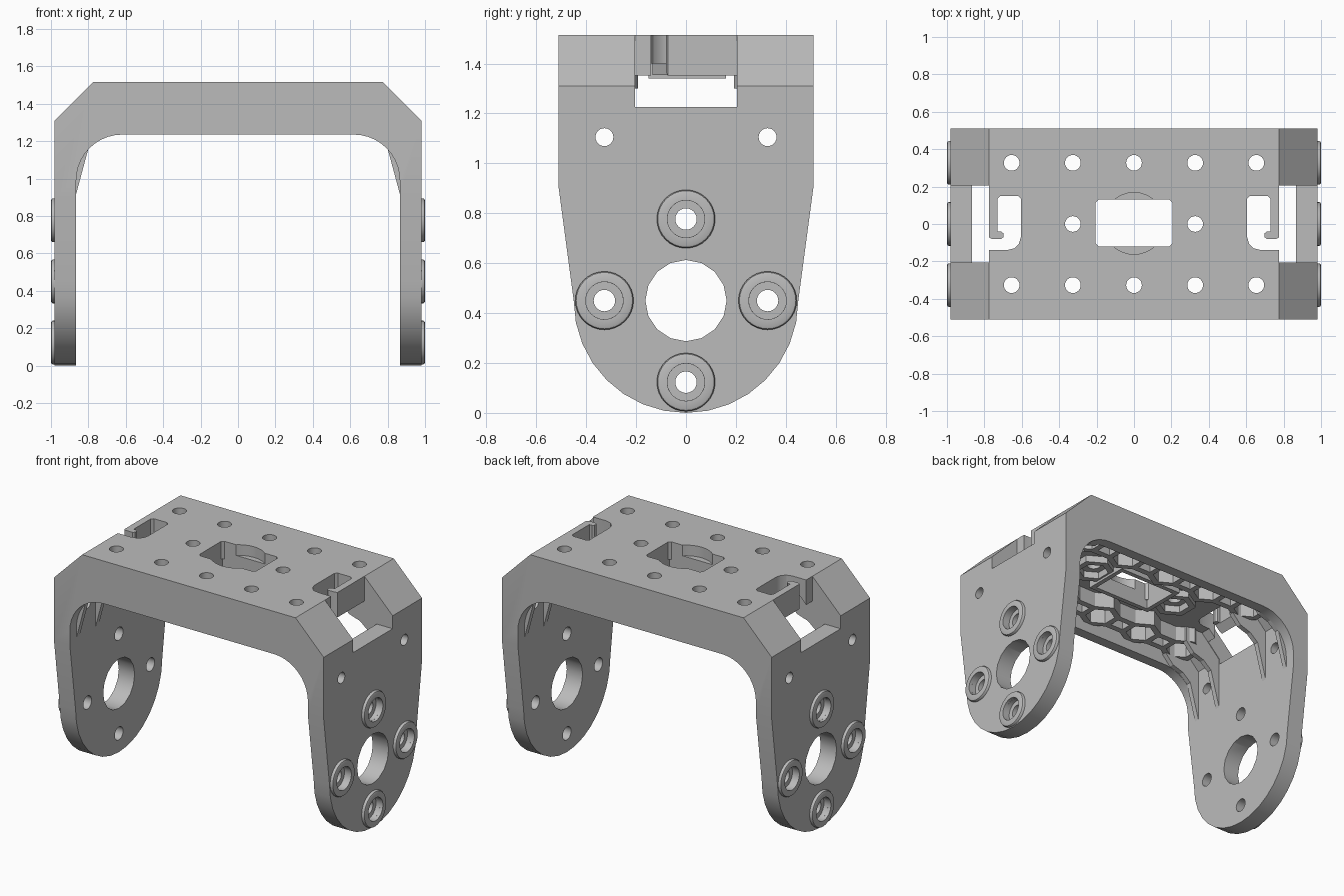
import bpy, bmesh, math
from mathutils import Matrix

if "Cube" in bpy.data.objects:
    bpy.data.objects.remove(bpy.data.objects["Cube"])

grey = bpy.data.materials.new("plain grey")
grey.use_nodes = True
COLOUR = (0.5, 0.5, 0.5, 1)
grey.diffuse_color = COLOUR
grey.node_tree.nodes["Principled BSDF"].inputs["Base Color"].default_value = COLOUR

PLACE = {"x": lambda p, q, t: (t, p, q),
         "y": lambda p, q, t: (p, t, q),
         "z": lambda p, q, t: (p, q, t)}


def add_prism(bm, pts, axis, lo, hi, inner=None):
    """Extrude an outline along an axis, optionally with an inner outline as hole."""
    def ring(outline, t):
        return [bm.verts.new(PLACE[axis](p, q, t)) for p, q in outline]

    def walls(a, b):
        for i in range(len(a)):
            j = (i + 1) % len(a)
            bm.faces.new((a[i], a[j], b[j], b[i]))

    a, b = ring(pts, lo), ring(pts, hi)
    walls(a, b)
    if inner:
        c, d = ring(inner, lo), ring(inner, hi)
        walls(c, d)
        walls(a, c)
        walls(b, d)
    else:
        bm.faces.new(a)
        bm.faces.new(b)


def rect(x0, x1, y0, y1):
    return [(x0, y0), (x1, y0), (x1, y1), (x0, y1)]


def circle(cx, cy, r, n=24, turn=0):
    return [(cx + r * math.cos(turn + math.tau * i / n),
             cy + r * math.sin(turn + math.tau * i / n)) for i in range(n)]


def flip(pts):
    return [(-x, y) for x, y in pts]


def mirrored(half):
    return half + flip(half)[::-1]


def finish(name, bm):
    bmesh.ops.recalc_face_normals(bm, faces=bm.faces)
    me = bpy.data.meshes.new(name)
    bm.to_mesh(me)
    bm.free()
    me.materials.append(grey)
    ob = bpy.data.objects.new(name, me)
    bpy.context.collection.objects.link(ob)
    return ob


def activate(ob):
    bpy.ops.object.select_all(action="DESELECT")
    ob.select_set(True)
    bpy.context.view_layer.objects.active = ob


def smooth(ob):
    activate(ob)
    bpy.ops.object.shade_smooth_by_angle(angle=math.radians(30))


def carve(ob, bm, operation="DIFFERENCE"):
    cutter = finish("cutter", bm)
    cutter.hide_render = True
    mod = ob.modifiers.new("carve", "BOOLEAN")
    mod.operation, mod.solver, mod.object = operation, "EXACT", cutter
    activate(ob)
    bpy.ops.object.modifier_apply(modifier=mod.name)
    bpy.data.objects.remove(cutter)


# Bracket: chamfered arch with rounded inner corners
PITCH = 0.327
fillet = [(0.62 + 0.245 * math.sin(a), 0.99 + 0.245 * math.cos(a))
          for a in [math.pi / 2 * i / 10 for i in range(11)]]
half = [(0.775, 1.515), (0.98, 1.31), (0.98, 0), (0.865, 0)] + fillet[::-1]
bm = bmesh.new()
add_prism(bm, mirrored(half), "y", -0.51, 0.51)
bracket = finish("bracket", bm)

# Hollow underside between the front and back rims
bm = bmesh.new()
add_prism(bm, mirrored([(0.727, 1.40), (0.865, 1.26), (0.865, 0.6)]), "y", -0.44, 0.44)
carve(bracket, bm)

# Tapered legs with round feet
foot = [(0.45 * math.cos(a), 0.45 - 0.45 * math.sin(a))
        for a in [math.pi / 2 * i / 8 for i in range(9)]]
bm = bmesh.new()
add_prism(bm, mirrored([(0.55, 1.7), (0.55, 1.2)] + foot[:-1])
          [:10] + [(0, 0)] + flip([(0.55, 1.7), (0.55, 1.2)] + foot[:-1])[::-1],
          "x", -1.2, 1.2)
carve(bracket, bm, "INTERSECT")

# Open slots in the chamfers
bm = bmesh.new()
for s in (-1, 1):
    x0, x1 = sorted((0.775 * s, 1.1 * s))
    add_prism(bm, rect(x0, x1, -0.205, 0.205), "z", 1.225, 1.7)
carve(bracket, bm)

# Cable hooks, shaped by a bent slot
hook = [(0.62, 0.15), (0.715, 0.15), (0.73, 0.135), (0.73, -0.04), (0.71, -0.04),
        (0.698, -0.05), (0.698, -0.07), (0.71, -0.08), (0.76, -0.08), (0.8, -0.06),
        (0.8, -0.14), (0.68, -0.14), (0.64, -0.13), (0.615, -0.105), (0.605, -0.07),
        (0.605, 0.135)]
bm = bmesh.new()
add_prism(bm, hook, "z", 1.2, 1.7)
add_prism(bm, flip(hook), "z", 1.2, 1.7)
carve(bracket, bm)

# Round recess and window in the top
bm = bmesh.new()
add_prism(bm, circle(0, 0.003, 0.165, 32), "z", 1.445, 1.7)
carve(bracket, bm)
w, c = 0.205, 0.015
bm = bmesh.new()
add_prism(bm, mirrored([(w - c, 0.13), (w, 0.13 - c), (w, c - 0.12), (w - c, -0.12)]),
          "z", 1.2, 1.7)
carve(bracket, bm)

# Screw holes in the top and the legs
row = [(i * PITCH, s * PITCH) for i in range(-2, 3) for s in (-1, 1)]
middle = [(-PITCH, 0), (PITCH, 0)]
mounts = [(0, 0.45 + PITCH), (0, 0.45 - PITCH), (PITCH, 0.45), (-PITCH, 0.45)]
bm = bmesh.new()
for x, y in row + middle:
    add_prism(bm, circle(x, y, 0.042), "z", 1.3, 1.7)
add_prism(bm, circle(0, 0.45, 0.163, 16), "x", -1.2, 1.2)
for y, z in mounts:
    add_prism(bm, circle(y, z, 0.043), "x", -1.2, 1.2)
for s in (-1, 1):
    add_prism(bm, circle(s * PITCH, 1.105, 0.036), "x", -1.2, 1.2)
carve(bracket, bm)

# Counterbores behind the collars
bm = bmesh.new()
for s in (-1, 1):
    lo, hi = sorted((0.95 * s, 1.1 * s))
    for y, z in mounts:
        add_prism(bm, circle(y, z, 0.075), "x", lo, hi)
carve(bracket, bm)
smooth(bracket)

# Raised collars around the leg mounts
collar = [(0.97, 0.075), (1.0, 0.075), (1.0, 0.106), (0.997, 0.113),
          (0.99, 0.117), (0.97, 0.117)]
for side, s in (("left", 1), ("right", -1)):
    bm = bmesh.new()
    for y, z in mounts:
        start = [bm.verts.new((s * x, y + r, z)) for x, r in collar]
        edges = [bm.edges.new((start[i], start[(i + 1) % len(start)]))
                 for i in range(len(start))]
        bmesh.ops.spin(bm, geom=start + edges, cent=(0, y, z), axis=(1, 0, 0),
                       angle=math.tau, steps=32, use_merge=False)
    bmesh.ops.remove_doubles(bm, verts=bm.verts, dist=0.0005)
    smooth(finish(side + "_mount_collars", bm))

# Hexagonal nut traps and the bars that join them
bm = bmesh.new()
turn = math.pi / 6
for x, y in row + middle:
    low = 1.355 if y == 0 else 1.30
    add_prism(bm, circle(x, y, 0.135, 6, turn), "z", low, 1.41,
              circle(x, y, 0.092, 6, turn))
for s in (-1, 1):
    for i in range(-2, 2):
        for e in (-0.055, 0.055):
            y = s * PITCH + e
            add_prism(bm, rect(i * PITCH + 0.1, (i + 1) * PITCH - 0.1, y - 0.02, y + 0.02),
                      "z", 1.30, 1.41)
finish("nut_traps", bm)

# Rim around the window underneath
bm = bmesh.new()
add_prism(bm, rect(-0.235, 0.235, -0.15, 0.16), "z", 1.34, 1.41,
          rect(-0.205, 0.205, -0.12, 0.13))
finish("window_rim", bm)

# Gussets that taper down the inside of each leg
gusset = [(0.87, 0.9), (0.80, 1.16), (0.74, 1.21), (0.66, 1.235), (0.60, 1.30),
          (0.60, 1.41), (0.73, 1.41), (0.88, 1.26)]
bm = bmesh.new()
for y in (-0.425, -0.225, 0.225, 0.425):
    for pts in (gusset, flip(gusset)):
        add_prism(bm, pts, "y", y - 0.016, y + 0.016)
finish("leg_gussets", bm)
